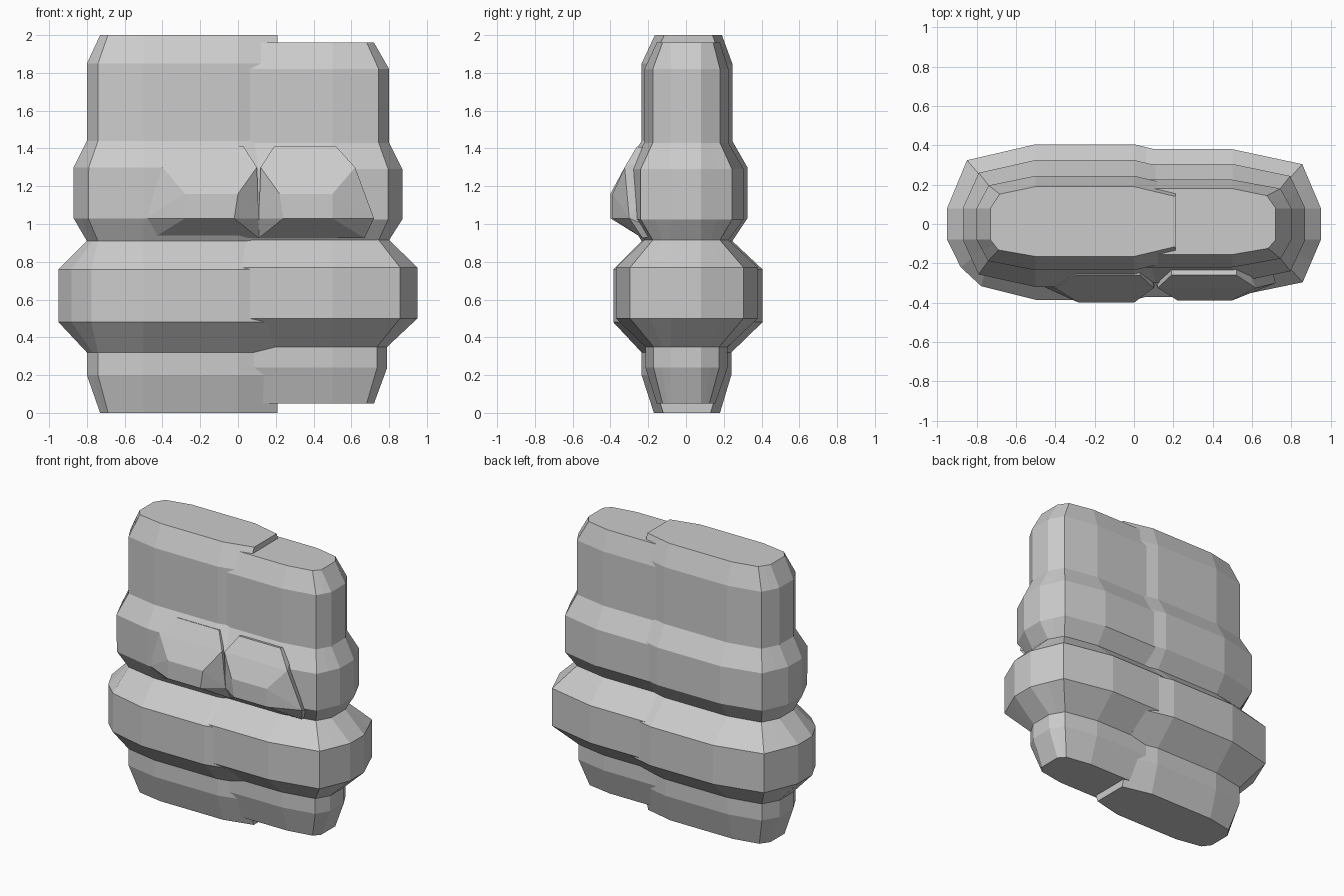
import bpy, bmesh

if "Cube" in bpy.data.objects:
    bpy.data.objects.remove(bpy.data.objects["Cube"])


def finish(bm, name):
    bmesh.ops.recalc_face_normals(bm, faces=bm.faces)
    me = bpy.data.meshes.new(name)
    bm.to_mesh(me)
    bm.free()
    ob = bpy.data.objects.new(name, me)
    bpy.context.collection.objects.link(ob)
    return ob


def corner(X, Y, chipped):
    # outline from the long flat side round to the narrow end
    if chipped:
        return [(0.5, Y), (X - .45 * Y, .82 * Y), (X - .18 * Y, .57 * Y), (X, .08)]
    a, b = (X - .25 * Y, .8 * Y), (X, .08)
    return [(0.5, Y), a, ((a[0] + b[0]) / 2, (a[1] + b[1]) / 2), b]


def slab(name, side, inner, rings):
    # loft of stacked outlines: z, end x, front depth, back depth, chipped front
    bm = bmesh.new()
    loops = []
    for z, X, yf, yb, chip in rings:
        front = [(side * x, -y) for x, y in corner(X, yf, chip)]
        back = [(side * x, y) for x, y in reversed(corner(X, yb, 0))]
        pts = [(inner, -(yf - .05)), (0, -yf)] + front + back + [(0, yb), (inner, yb - .05)]
        loops.append([bm.verts.new((x, y, z)) for x, y in pts])
    n = len(loops[0])
    for a, b in zip(loops, loops[1:]):
        for i in range(n):
            j = (i + 1) % n
            bm.faces.new((a[i], a[j], b[j], b[i]))
    bm.faces.new(loops[0])
    bm.faces.new(loops[-1])
    return finish(bm, name)


def pec(name, mirror, depth):
    # faceted chest bulge: x pair, y, z
    rows = [(-.28, -.02, -depth, 1.03), (-.28, 0, -depth, 1.16),
            (-.4, .1, -.325, 1.3), (-.5, .11, -.3, 1.03), (-.3, .03, -.26, 1.41),
            (-.45, .11, -.23, .925), (-.45, .11, -.1, .95), (-.3, .03, -.1, 1.38)]
    bm = bmesh.new()
    for x0, x1, y, z in rows:
        for x in (x0, x1):
            bm.verts.new((.22 - x if mirror else x, y, z))
    res = bmesh.ops.convex_hull(bm, input=bm.verts)
    loose = [v for v in bm.verts if not v.link_faces]
    bmesh.ops.delete(bm, geom=loose, context='VERTS')
    return finish(bm, name)


# larger left slab
body = slab("stone_body", -1, .21, [
    (0.0, .73, .17, .18, 0), (.2, .8, .235, .24, 0), (.32, .8, .235, .24, 0),
    (.48, .95, .385, .405, 1), (.76, .95, .385, .405, 1), (.91, .8, .235, .245, 0),
    (1.03, .87, .31, .325, 0), (1.3, .87, .32, .325, 0), (1.44, .8, .235, .245, 0),
    (1.85, .8, .235, .245, 0), (2.0, .73, .165, .19, 0)])

# slightly smaller right slab, plus the two chest bulges
parts = [slab("right_slab", 1, -.12, [
    (.05, .72, .155, .155, 0), (.24, .79, .215, .22, 0), (.35, .79, .215, .22, 0),
    (.5, .95, .37, .38, 0), (.77, .95, .37, .38, 0), (.915, .8, .22, .225, 0),
    (1.025, .87, .3, .305, 0), (1.29, .87, .3, .305, 0), (1.43, .8, .22, .225, 0),
    (1.82, .8, .22, .225, 0), (1.96, .72, .155, .18, 0)]),
    pec("left_chest", False, .4), pec("right_chest", True, .388)]

# fuse everything into one solid
for p in parts:
    m = body.modifiers.new("fuse", 'BOOLEAN')
    m.operation, m.solver, m.object = 'UNION', 'EXACT', p
dg = bpy.context.evaluated_depsgraph_get()
fused = bpy.data.meshes.new_from_object(body.evaluated_get(dg))
body.modifiers.clear()
body.data = fused
for p in parts:
    bpy.data.objects.remove(p)
